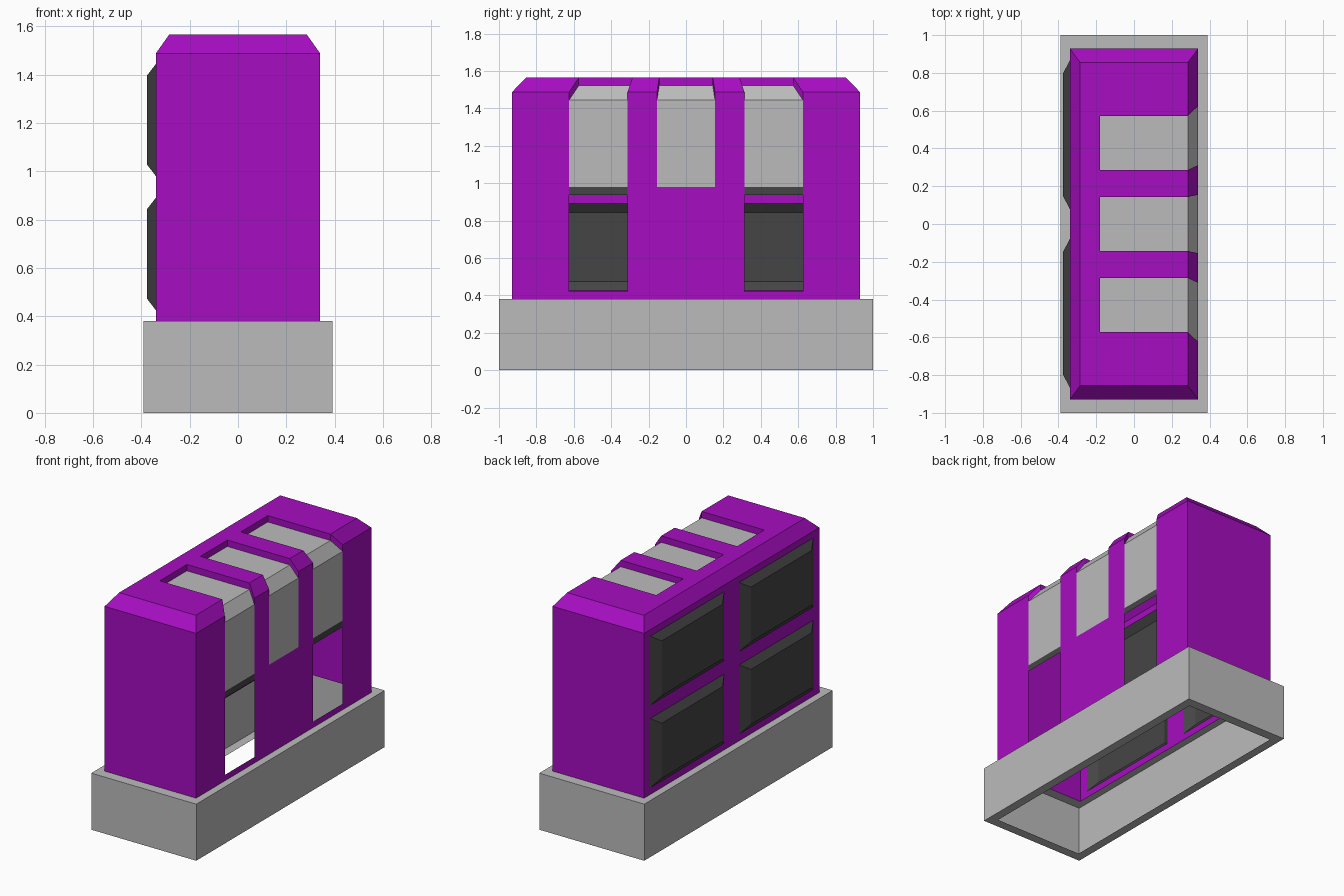
import bpy, bmesh

if "Cube" in bpy.data.objects:
    bpy.data.objects.remove(bpy.data.objects["Cube"])


def material(name, rgb):
    m = bpy.data.materials.new(name)
    m.diffuse_color = (*rgb, 1)
    m.use_nodes = True
    m.node_tree.nodes["Principled BSDF"].inputs["Base Color"].default_value = m.diffuse_color
    return m


PURPLE = material("purple", (0.38, 0.004, 0.53))
GREY = material("light grey", (0.50, 0.50, 0.50))
DARK = material("dark grey", (0.06, 0.06, 0.06))


def make(name, quads, mat):
    """Open shell from a list of polygons, welded, with one flat colour."""
    bm = bmesh.new()
    for q in quads:
        bm.faces.new([bm.verts.new(p) for p in q])
    bmesh.ops.remove_doubles(bm, verts=bm.verts, dist=0.0005)
    bmesh.ops.recalc_face_normals(bm, faces=bm.faces)
    me = bpy.data.meshes.new(name)
    bm.to_mesh(me)
    bm.free()
    me.materials.append(mat)
    ob = bpy.data.objects.new(name, me)
    bpy.context.collection.objects.link(ob)
    return ob


def rect(hx, hy, z):
    return [(-hx, -hy, z), (hx, -hy, z), (hx, hy, z), (-hx, hy, z)]


def band(a, b):
    """Quads joining two loops of four points."""
    return [[a[i], a[(i + 1) % 4], b[(i + 1) % 4], b[i]] for i in range(4)]


def side(x, y0, y1, z0, z1):
    return [(x, y0, z0), (x, y1, z0), (x, y1, z1), (x, y0, z1)]


# Shared sizes
X, XT, XB = 0.34, 0.285, -0.18          # wall, top edge, back of the slots
Z0, ZW, ZS, Z1, Z2 = 0.38, 0.42, 0.98, 1.487, 1.565
DROP = 0.043                            # how far the slats sit below the top
YL = [-0.93, -0.625, -0.312, -0.155, 0.155, 0.312, 0.625, 0.93]
YT = [-0.855, -0.573, -0.286, -0.143, 0.143, 0.286, 0.573, 0.855]

# Base: hollow skirt with a ledge on top and a lip underneath
lip, foot = rect(0.33, 0.935, 0), rect(0.39, 1, 0)
brim, neck = rect(0.39, 1, Z0), rect(X, 0.93, Z0)
make("base", band(lip, foot) + band(foot, brim) + band(brim, neck), GREY)

# Body: thin shell with windows in the right wall and slots in the top
low, mid, top = rect(X, 0.93, Z0), rect(X, 0.93, Z1), rect(XT, 0.855, Z2)
body = [band(low, mid)[i] for i in (0, 2)]
body += [band(mid, top)[i] for i in (0, 2, 3)]
body.append([(-XT, YT[0], Z2), (XB, YT[0], Z2), (XB, YT[-1], Z2), (-XT, YT[-1], Z2)])
for i in range(7):
    a, b, c, d = YL[i], YL[i + 1], YT[i], YT[i + 1]
    body.append(side(X, a, b, Z0, ZW))
    if i % 2 == 0 or i == 3:
        body.append(side(X, a, b, ZW, ZS))
    if i % 2 == 0:                      # solid bars between slots
        body += [side(X, a, b, ZS, Z1),
                 [(X, a, Z1), (X, b, Z1), (XT, d, Z2), (XT, c, Z2)],
                 [(XB, c, Z2), (XT, c, Z2), (XT, d, Z2), (XB, d, Z2)]]
    else:                               # slot walls
        body.append(side(XB, c, d, Z2 - DROP, Z2))
        for yl, yt in ((a, c), (b, d)):
            body += [[(XB, yt, Z2), (XT, yt, Z2), (XT, yt, Z2 - DROP), (XB, yt, Z2 - DROP)],
                     [(X, yl, Z1), (XT, yt, Z2), (XT, yt, Z2 - DROP), (X, yl, Z1 - DROP)]]

# Left wall of the body, leaving four openings for the panels
PY = [-0.93, -0.865, -0.08, 0.08, 0.865, 0.93]
PZ = [Z0, 0.425, 0.89, 0.98, 1.443, Z1]
for i in range(5):
    for j in range(5):
        if not (i % 2 and j % 2):
            body.append(side(-X, PY[i], PY[i + 1], PZ[j], PZ[j + 1]))
make("body", body, PURPLE)

# Bevelled panels bulging out of the left wall
for i in (1, 3):
    for j in (1, 3):
        y0, y1, z0, z1 = PY[i], PY[i + 1], PZ[j], PZ[j + 1]
        rim = side(-X, y0, y1, z0, z1)
        face = side(-0.377, y0 + 0.07, y1 - 0.07, z0 + 0.048, z1 - 0.048)
        make("left_panel", band(rim, face) + [face], DARK)

# Slats that fold from the top over the right side
for i in (1, 3, 5):
    a, b, c, d = YL[i], YL[i + 1], YT[i], YT[i + 1]
    zt, zc = Z2 - DROP, Z1 - DROP
    make("slat", [side(X, a, b, ZS, zc),
                  [(X, a, zc), (X, b, zc), (XT, d, zt), (XT, c, zt)],
                  [(XB, c, zt), (XT, c, zt), (XT, d, zt), (XB, d, zt)]], GREY)
    if i != 3:
        make("slat_end", [side(X, a, b, ZS - DROP, ZS)], DARK)
